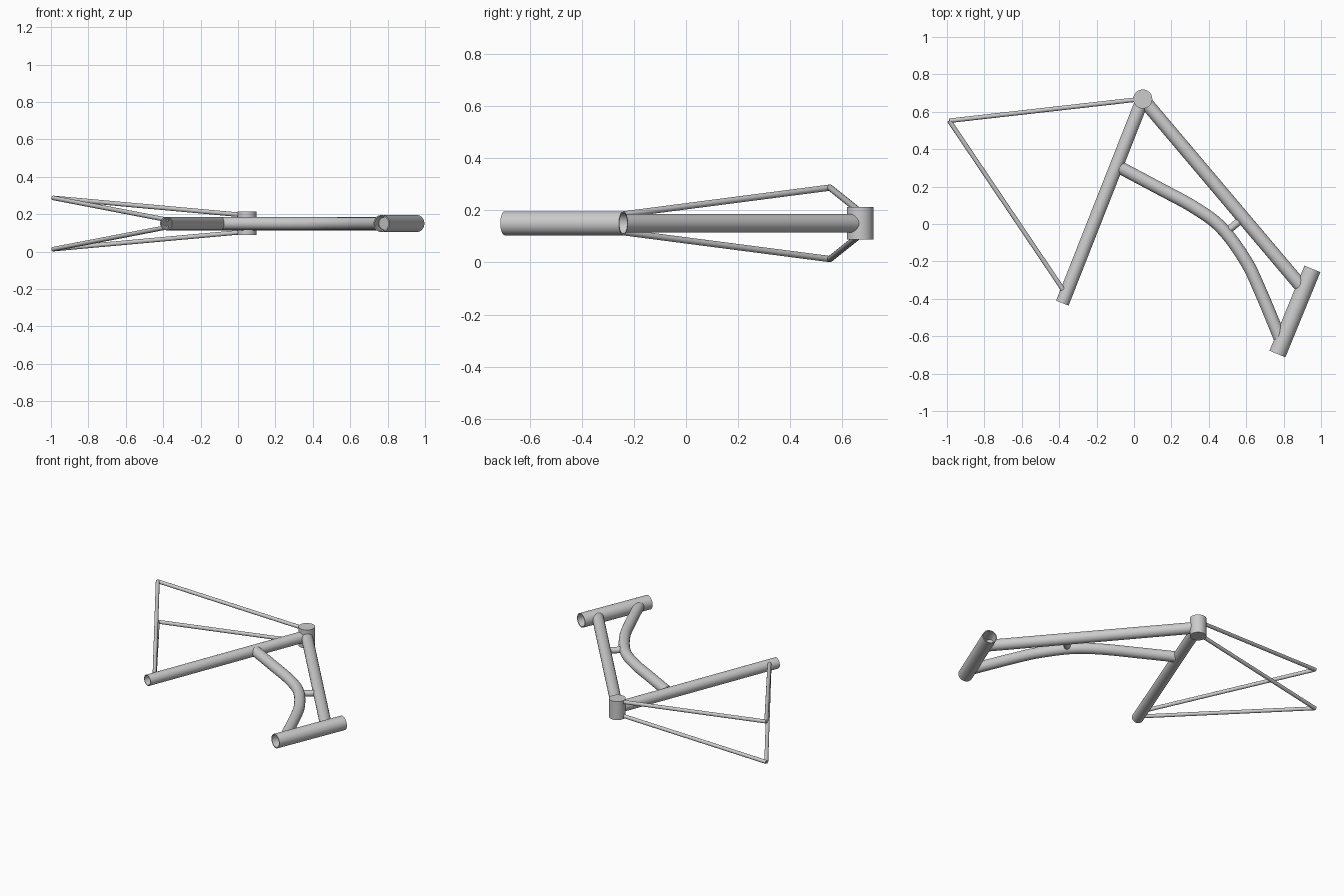
import bpy, bmesh, math
from mathutils import Vector

cube = bpy.data.objects.get("Cube")
if cube:
    bpy.data.objects.remove(cube, do_unlink=True)

MID = 0.15      # height of the frame's centre plane
SIDES = 32

metal = bpy.data.materials.new("bare grey metal")
metal.use_nodes = True
GREY = (0.6, 0.6, 0.6, 1)
metal.diffuse_color = GREY
metal.node_tree.nodes["Principled BSDF"].inputs["Base Color"].default_value = GREY


def ring(bm, centre, tangent, radius):
    """Circle of vertices square to the tangent."""
    ref = Vector((0, 0, 1)) if abs(tangent.z) < 0.9 else Vector((1, 0, 0))
    side = tangent.cross(ref).normalized()
    up = side.cross(tangent)
    steps = [2 * math.pi * i / SIDES for i in range(SIDES)]
    return [bm.verts.new(centre + radius * (side * math.cos(a) + up * math.sin(a))) for a in steps]


def bridge(bm, a, b):
    for i in range(SIDES):
        j = (i + 1) % SIDES
        bm.faces.new((a[i], a[j], b[j], b[i]))


def tube(name, points, radius, bore=0):
    """Sweep a circle along the points; a bore leaves the tube open-ended."""
    pts = [Vector(p) for p in points]
    last = len(pts) - 1
    tans = [(pts[min(i + 1, last)] - pts[max(i - 1, 0)]).normalized() for i in range(last + 1)]
    bm = bmesh.new()
    rings = [ring(bm, p, t, radius) for p, t in zip(pts, tans)]
    if bore:
        rings += [ring(bm, p, t, bore) for p, t in reversed(list(zip(pts, tans)))]
        rings.append(rings[0])
    else:
        bm.faces.new(rings[0])
        bm.faces.new(rings[-1])
    for a, b in zip(rings, rings[1:]):
        bridge(bm, a, b)
    bmesh.ops.recalc_face_normals(bm, faces=bm.faces[:])
    mesh = bpy.data.meshes.new(name)
    bm.to_mesh(mesh)
    bm.free()
    mesh.materials.append(metal)
    obj = bpy.data.objects.new(name, mesh)
    bpy.context.collection.objects.link(obj)
    bpy.ops.object.select_all(action='DESELECT')
    obj.select_set(True)
    bpy.context.view_layer.objects.active = obj
    bpy.ops.object.shade_smooth_by_angle(angle=math.radians(35))
    return obj


def flat(*pairs):
    """Points on the centre plane."""
    return [(x, y, MID) for x, y in pairs]


def smooth_path(points, steps=8):
    """Catmull-Rom curve through the points."""
    p = [Vector(q) for q in points]
    p = [2 * p[0] - p[1]] + p + [2 * p[-1] - p[-2]]
    out = []
    for a, b, c, d in zip(p, p[1:], p[2:], p[3:]):
        for k in range(steps):
            t = k / steps
            out.append(0.5 * (2 * b + (c - a) * t + (2 * a - 5 * b + 4 * c - d) * t ** 2
                              + (3 * b - a - 3 * c + d) * t ** 3))
    return out + [p[-2]]


# Main triangle
BB = (0.047, 0.668)
tube("bottom_bracket_shell", [(*BB, 0.088), (*BB, 0.213)], 0.051)
tube("seat_tube", flat((-0.383, -0.423), BB), 0.036, 0.031)
tube("head_tube", flat((0.767, -0.695), (0.954, -0.24)), 0.046, 0.040)
tube("down_tube", flat(BB, (0.895, -0.335)), 0.036)
tube("curved_top_tube", smooth_path(flat(
    (-0.075, 0.302), (0.136, 0.190), (0.323, 0.088), (0.468, -0.021),
    (0.598, -0.198), (0.682, -0.374), (0.785, -0.622))), 0.034)
tube("brace_tube", flat((0.49, -0.045), (0.575, 0.025)), 0.02)

# Rear stays, mirrored about the centre plane
for side, label in ((1, "upper"), (-1, "lower")):
    axle = (-0.988, 0.552, MID + side * 0.137)
    tube(label + "_seat_stay", [(-0.380, -0.350, MID + side * 0.02), axle], 0.012)
    tube(label + "_chain_stay", [(0.03, 0.667, MID + side * 0.045), axle], 0.012)
